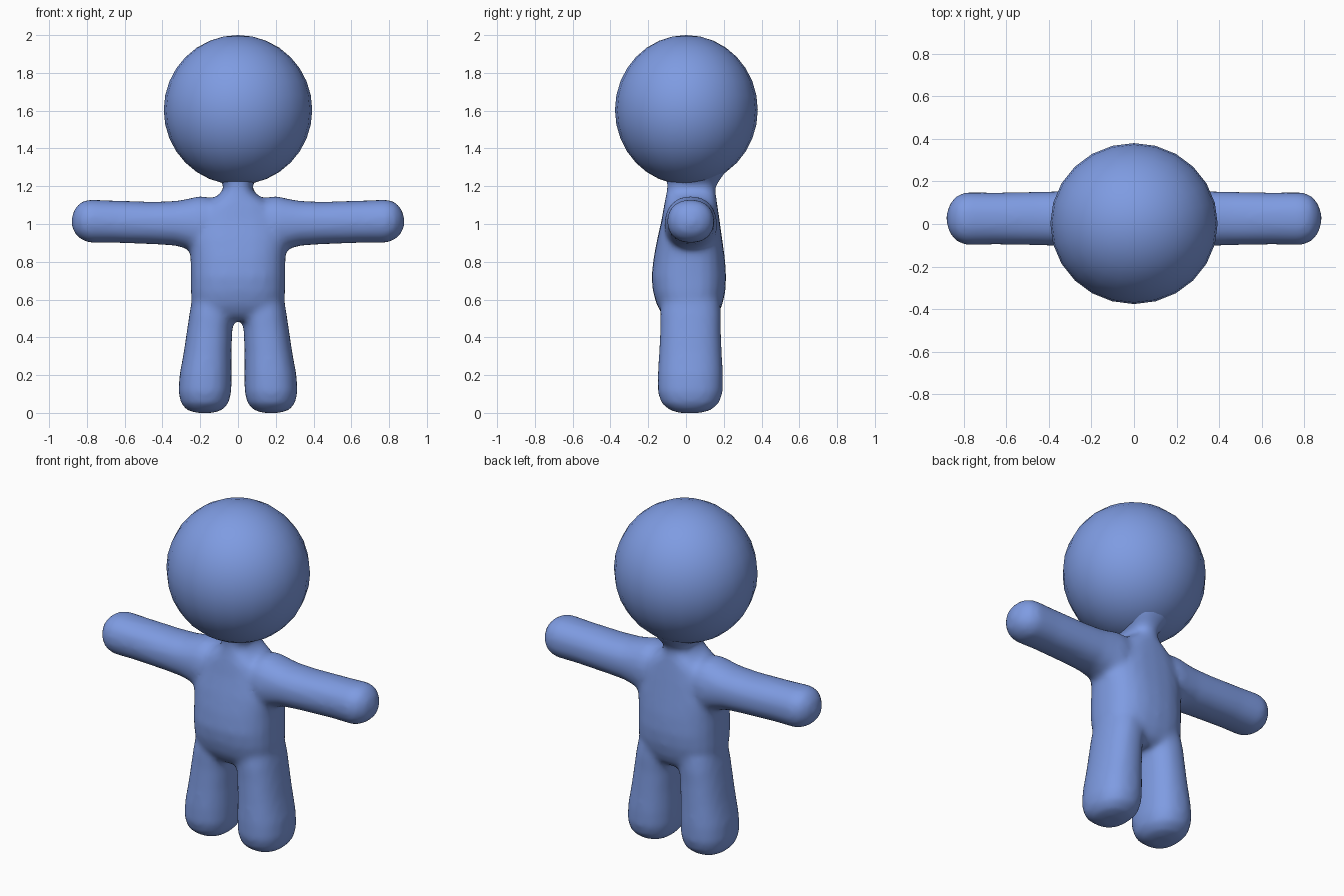
import bpy, bmesh, math
from mathutils import Vector

blue = bpy.data.materials.new("soft blue")
blue.diffuse_color = (0.21, 0.33, 0.76, 1)


def spow(v, e):
    return math.copysign(abs(v) ** e, v)


def loft(bm, sections, place, power, n=24):
    """Closed tube through (t, u0, u1, v0, v1) sections of rounded-square shape."""
    rings = []
    for t, u0, u1, v0, v1 in sections:
        ring = []
        for i in range(n):
            a = 2 * math.pi * i / n
            u = (u0 + u1) / 2 + (u1 - u0) / 2 * spow(math.cos(a), 2 / power)
            v = (v0 + v1) / 2 + (v1 - v0) / 2 * spow(math.sin(a), 2 / power)
            ring.append(bm.verts.new(place(t, u, v)))
        rings.append(ring)
    for a, b in zip(rings, rings[1:]):
        for i in range(n):
            j = (i + 1) % n
            bm.faces.new((a[i], a[j], b[j], b[i]))
    bm.faces.new(rings[0][::-1])
    bm.faces.new(rings[-1])


bm = bmesh.new()

# torso and neck: height, x range, y range
torso = [(0.49, 0.17, -0.09, 0.13), (0.52, 0.22, -0.125, 0.17),
         (0.57, 0.245, -0.155, 0.192), (0.64, 0.25, -0.175, 0.208),
         (0.72, 0.25, -0.183, 0.213), (0.82, 0.252, -0.172, 0.206),
         (0.92, 0.265, -0.153, 0.192), (1.02, 0.25, -0.13, 0.178),
         (1.09, 0.20, -0.118, 0.168), (1.13, 0.14, -0.11, 0.162),
         (1.16, 0.095, -0.105, 0.158), (1.19, 0.075, -0.10, 0.155),
         (1.22, 0.085, -0.10, 0.17), (1.26, 0.12, -0.11, 0.20),
         (1.31, 0.15, -0.12, 0.23)]
loft(bm, [(z, -x, x, y0, y1) for z, x, y0, y1 in torso],
     lambda t, u, v: Vector((u, v, t)), 2.5)

# arms: reach, y range, z range
arm = [(0.05, -0.10, 0.15, 0.90, 1.12), (0.20, -0.115, 0.165, 0.835, 1.15),
       (0.26, -0.11, 0.16, 0.865, 1.135), (0.33, -0.105, 0.155, 0.885, 1.122),
       (0.45, -0.10, 0.152, 0.893, 1.118), (0.65, -0.096, 0.148, 0.90, 1.124),
       (0.79, -0.10, 0.15, 0.90, 1.13), (0.835, -0.08, 0.132, 0.92, 1.115),
       (0.865, -0.045, 0.095, 0.95, 1.08), (0.88, 0.0, 0.05, 0.99, 1.04)]
# legs: height, x range, y range
leg = [(0.0, 0.13, 0.22, -0.035, 0.08), (0.014, 0.085, 0.27, -0.085, 0.13),
       (0.05, 0.05, 0.302, -0.13, 0.175), (0.11, 0.035, 0.316, -0.15, 0.195),
       (0.20, 0.033, 0.31, -0.15, 0.196), (0.32, 0.034, 0.288, -0.143, 0.19),
       (0.44, 0.03, 0.27, -0.137, 0.185), (0.52, 0.02, 0.258, -0.137, 0.186),
       (0.60, 0.0, 0.245, -0.13, 0.18)]
for s in (-1, 1):
    loft(bm, arm, lambda t, u, v: Vector((s * t, u, v)), 2.2)
    loft(bm, leg, lambda t, u, v: Vector((s * u, v, t)), 2.3)

# turn each closed part outward, then fuse them into one soft skin
bmesh.ops.recalc_face_normals(bm, faces=bm.faces[:])
mesh = bpy.data.meshes.new("body")
bm.to_mesh(mesh)
bm.free()
mesh.materials.append(blue)
body = bpy.data.objects.new("body", mesh)
bpy.context.collection.objects.link(body)
fuse = body.modifiers.new("fuse", 'REMESH')
fuse.mode = 'VOXEL'
fuse.voxel_size = 0.016
fuse.use_smooth_shade = True
soften = body.modifiers.new("soften", 'SMOOTH')
soften.factor = 0.5
soften.iterations = 10

# head
bpy.ops.mesh.primitive_uv_sphere_add(segments=24, ring_count=16, radius=1,
                                     location=(0, 0.002, 1.604))
head = bpy.context.object
head.name = "head"
head.scale = (0.393, 0.378, 0.396)
head.data.materials.append(blue)
bpy.ops.object.shade_smooth()
